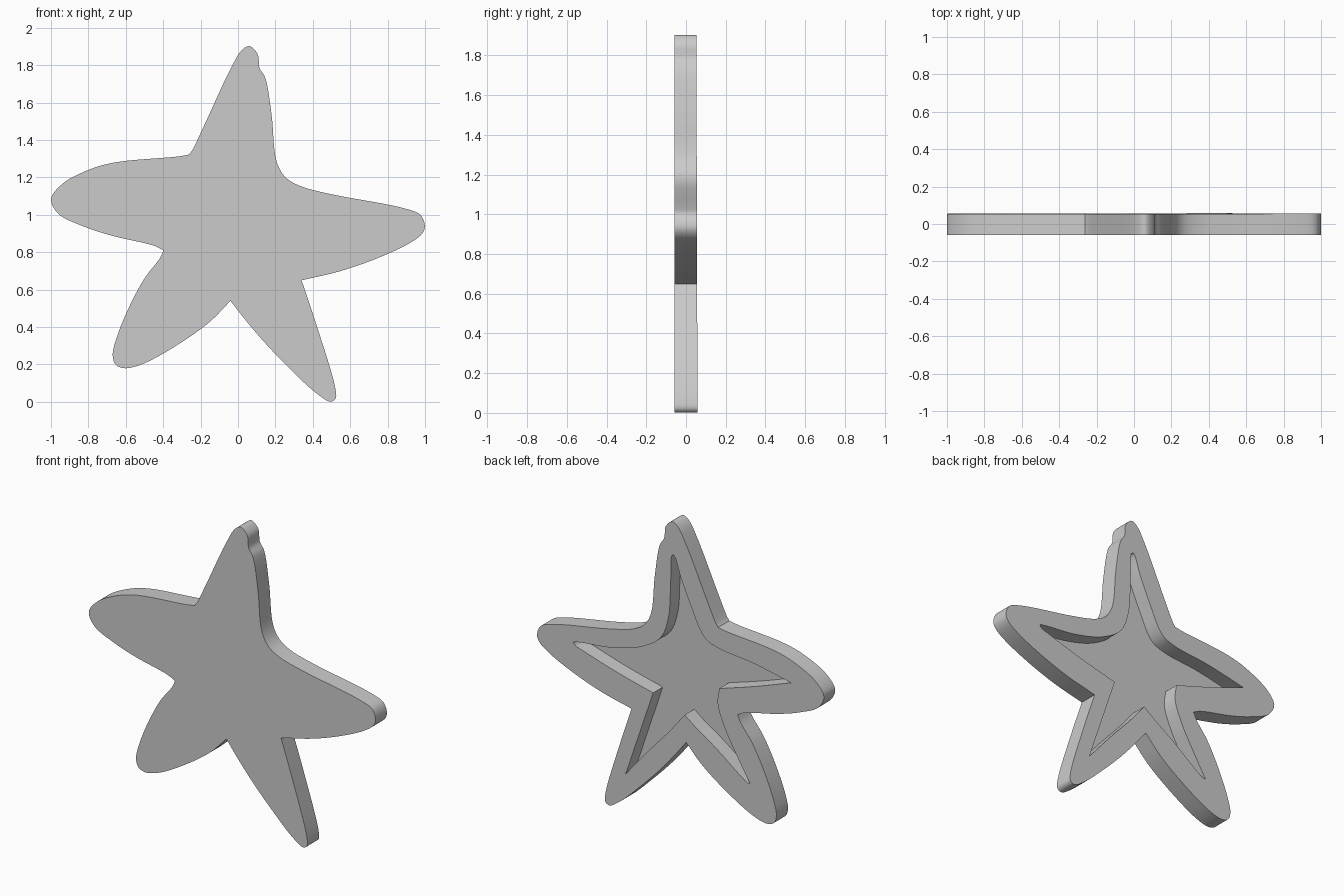
import bpy, bmesh
from math import radians
from mathutils import Vector

if "Cube" in bpy.data.objects:
    bpy.data.objects.remove(bpy.data.objects["Cube"])


def smooth_run(points, steps=6):
    """Centripetal spline through one run of points; its ends stay sharp corners."""
    p = [Vector(q) for q in points]
    p = [2 * p[0] - p[1]] + p + [2 * p[-1] - p[-2]]
    out = []
    for i in range(1, len(p) - 2):
        a, b, c, d = p[i - 1:i + 3]
        t1 = (b - a).length ** 0.5
        t2 = t1 + (c - b).length ** 0.5
        t3 = t2 + (d - c).length ** 0.5
        for k in range(steps):
            t = t1 + (t2 - t1) * k / steps
            a1 = a.lerp(b, t / t1)
            a2 = b.lerp(c, (t - t1) / (t2 - t1))
            a3 = c.lerp(d, (t - t2) / (t3 - t2))
            b1 = a1.lerp(a2, t / t2)
            b2 = a2.lerp(a3, (t - t1) / (t3 - t1))
            out.append(b1.lerp(b2, (t - t1) / (t2 - t1)))
    return out


def slab(name, runs, y_front, y_back):
    """Closed x-z outline made of runs, extruded in y; y_back depends on z."""
    outline = [v for i, run in enumerate(runs)
               for v in smooth_run(run + [runs[(i + 1) % len(runs)][0]])]
    bm = bmesh.new()
    front = [bm.verts.new((v.x, y_front, v.y)) for v in outline]
    back = [bm.verts.new((v.x, y_back(v.y), v.y)) for v in outline]
    bm.faces.new(front)
    bm.faces.new(back[::-1])
    for i in range(len(front)):
        j = (i + 1) % len(front)
        bm.faces.new((front[j], front[i], back[i], back[j]))
    bmesh.ops.recalc_face_normals(bm, faces=bm.faces)
    mesh = bpy.data.meshes.new(name)
    bm.to_mesh(mesh)
    bm.free()
    obj = bpy.data.objects.new(name, mesh)
    bpy.context.collection.objects.link(obj)
    return obj


# Outer outline, one run per stretch between sharp notches
lower_right_arm = [(-.04, .54), (.03, .45), (.14, .32), (.28, .175), (.42, .045),
                   (.495, .001), (.522, .018), (.52, .075), (.42, .41)]
right_and_top_arms = [(.34, .65), (.55, .70), (.75, .77), (.92, .85), (.985, .9), (.999, .94),
                      (.975, 1.0), (.88, 1.037), (.5, 1.11), (.33, 1.155), (.25, 1.205),
                      (.205, 1.29), (.18, 1.53), (.145, 1.735), (.115, 1.785), (.105, 1.86),
                      (.06, 1.902), (.02, 1.88), (-.04, 1.78), (-.18, 1.48), (-.245, 1.345)]
left_arm = [(-.262, 1.322), (-.32, 1.312), (-.66, 1.28), (-.8, 1.24), (-.94, 1.165),
            (-.999, 1.085), (-.96, 1.005), (-.83, .94), (-.68, .89), (-.45, .835)]
lower_left_arm = [(-.398, .81), (-.42, .765), (-.5, .66), (-.59, .49), (-.65, .34), (-.67, .25),
                  (-.655, .2), (-.61, .18), (-.53, .195), (-.38, .27), (-.16, .42)]

# Recess outline, one run per edge between points of the inner star
recess = [
    [(-.03, .71), (.08, .575), (.21, .43)],
    [(.38, .23)],
    [(.19, .79), (.45, .855)],
    [(.73, .94), (.745, .96), (.71, .97), (.49, .995), (.28, 1.055), (.14, 1.15), (.085, 1.29),
     (.07, 1.5), (.06, 1.69), (.045, 1.69), (0, 1.57), (-.07, 1.41), (-.165, 1.235), (-.25, 1.195),
     (-.49, 1.165), (-.65, 1.135)],
    [(-.77, 1.11), (-.52, 1.02)],
    [(-.27, .94), (-.26, .84), (-.31, .7), (-.4, .54)],
    [(-.485, .4), (-.47, .4), (-.24, .565), (-.11, .65)],
]

# Starfish plate, its back leaning very slightly
plate = slab("starfish_plate", [lower_right_arm, right_and_top_arms, left_arm, lower_left_arm],
             -.058, lambda z: .058 - .003 * z)

# Hollow in the back
cutter = slab("recess_cutter", recess, -.04, lambda z: .2)
cutter.hide_render = True
cut = plate.modifiers.new("recess", "BOOLEAN")
cut.operation = "DIFFERENCE"
cut.solver = "EXACT"
cut.object = cutter

bpy.context.view_layer.objects.active = plate
bpy.ops.object.select_all(action="DESELECT")
plate.select_set(True)
bpy.ops.object.modifier_apply(modifier=cut.name)
bpy.data.objects.remove(cutter)
bpy.ops.object.shade_smooth_by_angle(angle=radians(30))
